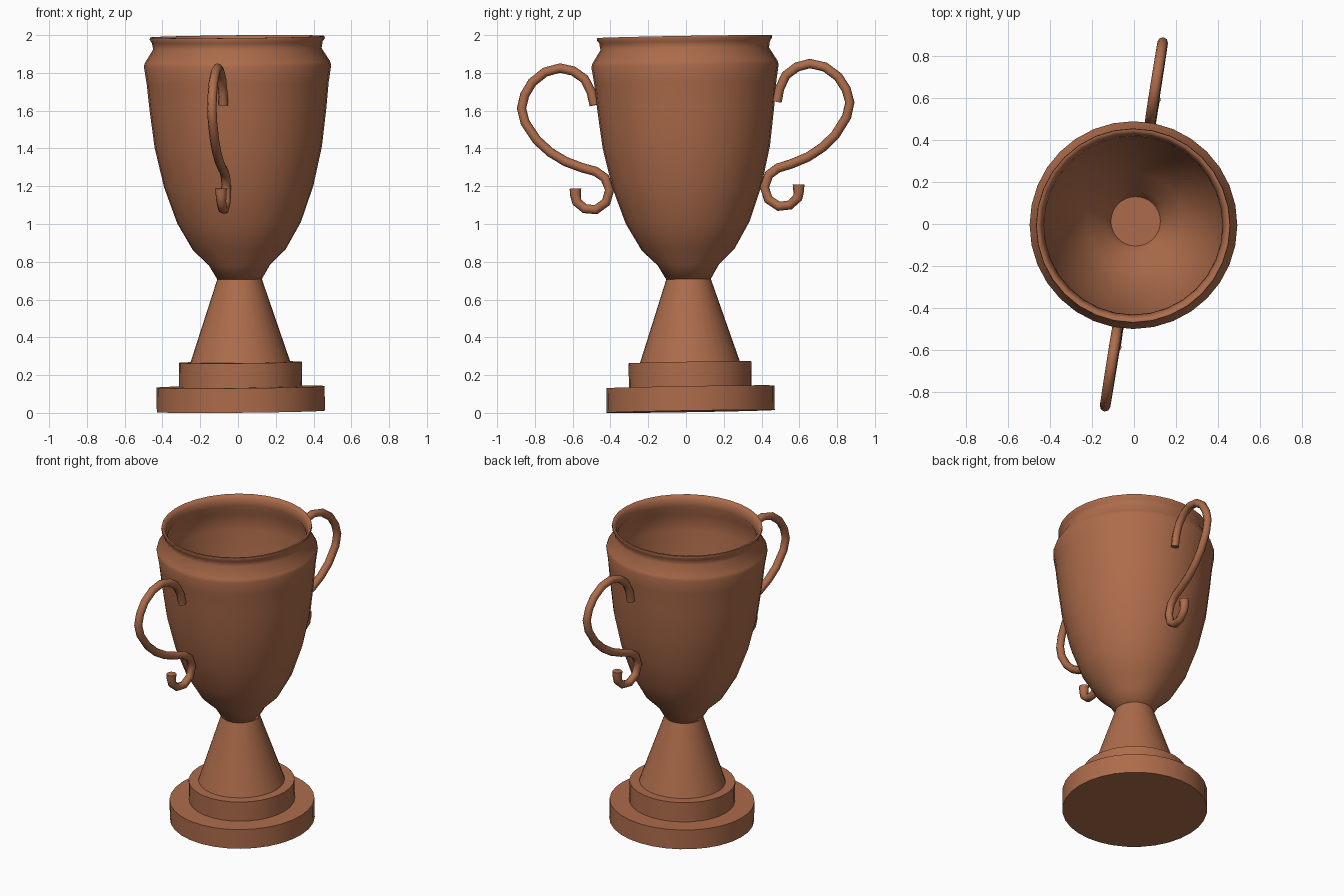
import bpy, bmesh
from math import radians, sin, cos, pi
from mathutils import Matrix

if "Cube" in bpy.data.objects:
    bpy.data.objects.remove(bpy.data.objects["Cube"])

SIDES = 32
mat = bpy.data.materials.new("bronze")
mat.diffuse_color = (0.42, 0.15, 0.07, 1)
mat.use_nodes = True
mat.node_tree.nodes["Principled BSDF"].inputs["Base Color"].default_value = mat.diffuse_color

# The whole trophy leans very slightly
LEAN = (Matrix.Translation((0.015, 0.025, 0.008))
        @ Matrix.Rotation(radians(0.95), 4, 'X')
        @ Matrix.Rotation(radians(-0.55), 4, 'Y'))


def finish(obj, angle):
    obj.data.materials.append(mat)
    bpy.ops.object.select_all(action='DESELECT')
    obj.select_set(True)
    bpy.context.view_layer.objects.active = obj
    bpy.ops.object.shade_smooth_by_angle(angle=radians(angle))


def lathe(name, profile, angle=40):
    """Revolve (radius, z) points; radius 0 becomes a pole."""
    bm = bmesh.new()
    rings = []
    for r, z in profile:
        n = SIDES if r > 0 else 1
        rings.append([bm.verts.new((r * cos(2 * pi * i / SIDES),
                                    r * sin(2 * pi * i / SIDES), z)) for i in range(n)])
    for a, b in zip(rings, rings[1:]):
        for i in range(SIDES):
            j = (i + 1) % SIDES
            quad = [a[i % len(a)], a[j % len(a)], b[j % len(b)], b[i % len(b)]]
            bm.faces.new(list(dict.fromkeys(quad)))
    bmesh.ops.recalc_face_normals(bm, faces=bm.faces)
    bm.transform(LEAN)
    mesh = bpy.data.meshes.new(name)
    bm.to_mesh(mesh)
    bm.free()
    obj = bpy.data.objects.new(name, mesh)
    bpy.context.collection.objects.link(obj)
    finish(obj, angle)


def handle(name, turn):
    """Scroll handle: (radius, z, thickness) path swept as a tube."""
    path = [(.49, 1.63, 1), (.505, 1.70, 1), (.54, 1.77, 1), (.60, 1.813, 1),
            (.67, 1.83, 1), (.75, 1.81, 1), (.82, 1.757, 1), (.862, 1.69, 1),
            (.88, 1.62, 1), (.862, 1.545, 1), (.80, 1.45, 1), (.73, 1.385, 1),
            (.65, 1.335, 1), (.56, 1.30, 1), (.49, 1.28, 1), (.44, 1.245, 1),
            (.415, 1.18, 1), (.435, 1.115, 1), (.49, 1.077, 1), (.55, 1.083, 1),
            (.592, 1.12, 1.05), (.598, 1.155, 1.15), (.598, 1.19, 1.25)]
    curve = bpy.data.curves.new(name, 'CURVE')
    curve.dimensions = '3D'
    curve.bevel_depth = 0.025
    curve.bevel_resolution = 2
    curve.use_fill_caps = True
    spline = curve.splines.new('POLY')
    spline.points.add(len(path) - 1)
    for p, (r, z, t) in zip(spline.points, path):
        p.co = (0, r, z, 1)
        p.radius = t
    obj = bpy.data.objects.new(name, curve)
    bpy.context.collection.objects.link(obj)
    bpy.ops.object.select_all(action='DESELECT')
    obj.select_set(True)
    bpy.context.view_layer.objects.active = obj
    bpy.ops.object.convert(target='MESH')
    obj = bpy.context.view_layer.objects.active
    obj.data.transform(LEAN @ Matrix.Rotation(radians(turn), 4, 'Z'))
    finish(obj, 50)


# Two-step plinth
lathe("lower_base", [(0, 0), (.445, 0), (.445, .13), (0, .13)])
lathe("upper_base", [(0, .12), (.325, .12), (.325, .26), (0, .26)])

# Flared stem
lathe("stem", [(0, .25), (.268, .25), (.118, .70), (0, .70)])

# Hollow bowl with pinched neck and flared lip, outside then inside
lathe("bowl", [
    (0, .695), (.118, .70), (.162, .775), (.245, .855), (.328, 1.0), (.395, 1.19),
    (.443, 1.40), (.468, 1.60), (.482, 1.74), (.496, 1.83), (.49, 1.85),
    (.446, 1.92), (.452, 1.955), (.464, 1.972), (.462, 1.984), (.45, 1.984),
    (.437, 1.965), (.426, 1.92), (.47, 1.845), (.465, 1.74), (.45, 1.60),
    (.425, 1.40), (.378, 1.19), (.31, 1.01), (.228, .87), (.148, .795),
    (.118, .735), (0, .735)], 60)

# Opposite handles, half a turn apart
handle("back_handle", -9)
handle("front_handle", 171)
